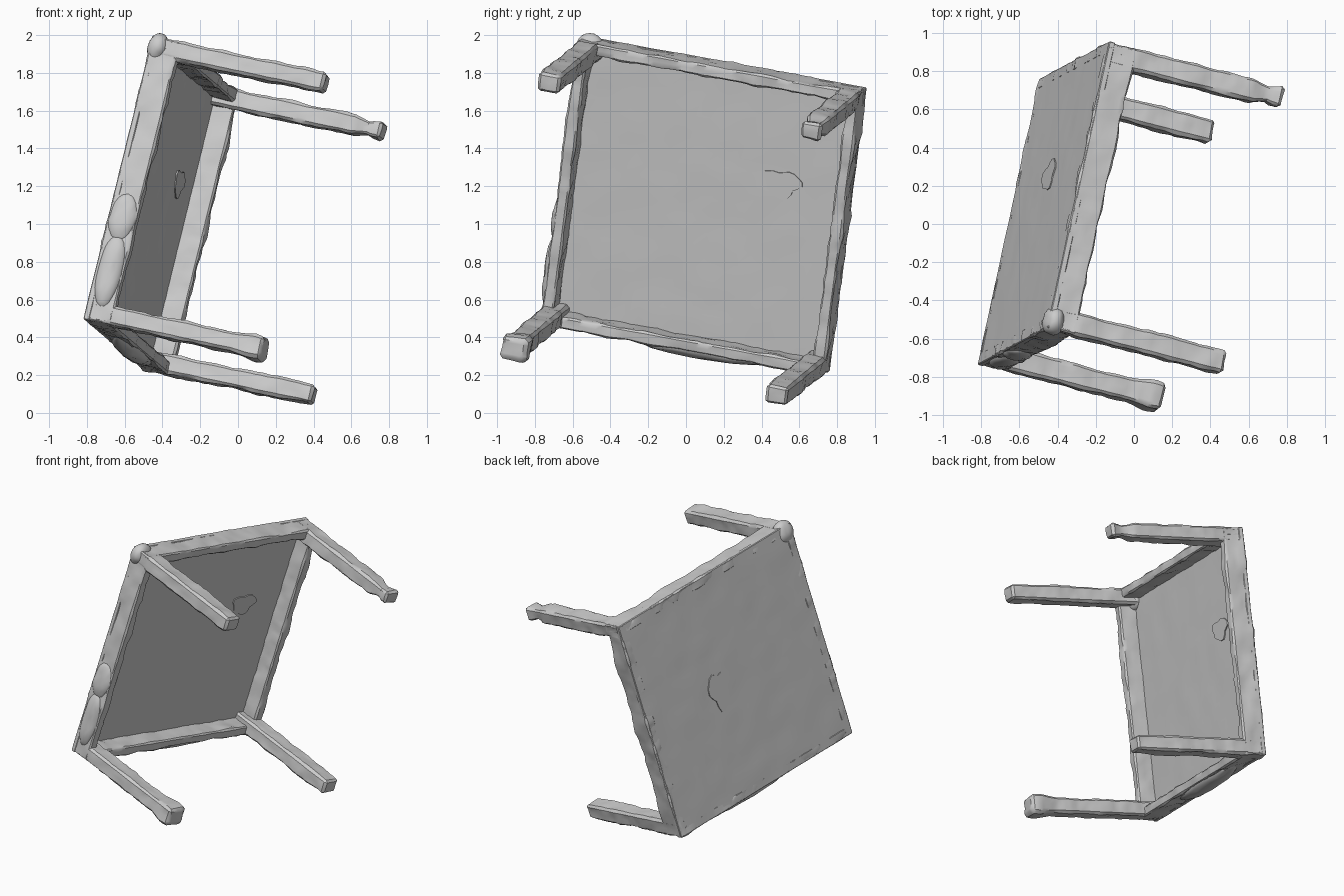
import bpy, bmesh, math
from mathutils import Vector, Matrix, noise

cube = bpy.data.objects.get("Cube")
if cube:
    bpy.data.objects.remove(cube, do_unlink=True)

grey = bpy.data.materials.new("plain_grey")
grey.use_nodes = True
colour = (0.6, 0.6, 0.6, 1)
grey.diffuse_color = colour
grey.node_tree.nodes["Principled BSDF"].inputs["Base Color"].default_value = colour

# Table frame, tipped on its side: u runs to the back, v up, d along the legs
d = Vector((0.9, -0.23, -0.19)).normalized()
v = Vector((0.36, 0.19, 1.46))
v = (v - d * v.dot(d)).normalized()
u = v.cross(d)
frame = Matrix((u, v, d)).transposed().to_4x4()
frame.translation = (-0.475, 0.11, 1.11)

HALF = 0.78      # half the table's width
DEPTH = 0.155    # top and apron together
THICK = 0.035    # top panel
APRON = 0.065


def finish(bm, name, rough, angle=35):
    """Roughen the surface, place it in the table frame and shade it."""
    bm.normal_update()
    for p in bm.verts:
        wave = noise.noise(p.co * 7) + 0.6 * noise.noise(p.co * 21)
        p.co += p.normal * wave * rough
    bmesh.ops.recalc_face_normals(bm, faces=bm.faces)
    mesh = bpy.data.meshes.new(name)
    bm.to_mesh(mesh)
    bm.free()
    obj = bpy.data.objects.new(name, mesh)
    bpy.context.collection.objects.link(obj)
    mesh.materials.append(grey)
    obj.matrix_world = frame
    bpy.ops.object.select_all(action='DESELECT')
    obj.select_set(True)
    bpy.context.view_layer.objects.active = obj
    bpy.ops.object.shade_smooth_by_angle(angle=math.radians(angle))
    return obj


def worn_box(name, low, high, rough, step=0.03, flare=None):
    """Box with softened edges, cut finely enough to look worn."""
    low, high = Vector(low), Vector(high)
    mid, size = (low + high) / 2, high - low
    bm = bmesh.new()
    bmesh.ops.create_cube(bm, size=1)
    for p in bm.verts:
        p.co = mid + Vector(a * b for a, b in zip(p.co, size))
    bmesh.ops.bevel(bm, geom=bm.edges[:], offset=min(size) * 0.14,
                    segments=1, affect='EDGES')
    for axis in range(3):
        normal = Vector((0, 0, 0))
        normal[axis] = 1
        count = int(size[axis] / step)
        for i in range(1, count):
            spot = low + size * (i / count)
            bmesh.ops.bisect_plane(bm, geom=bm.verts[:] + bm.edges[:] + bm.faces[:],
                                   plane_co=spot, plane_no=normal)
    if flare:
        for p in bm.verts:
            s = flare(p.co.z)
            p.co.x = mid.x + (p.co.x - mid.x) * s
            p.co.y = mid.y + (p.co.y - mid.y) * s
    return finish(bm, name, rough)


def patch(name, a, b, depth, ra, rb, height=0.008):
    """Thin ragged flake lying on the panel."""
    bm = bmesh.new()
    ring = []
    for i in range(20):
        t = math.tau * i / 20
        r = 1 + 0.15 * math.sin(3 * t) + 0.1 * math.cos(5 * t)
        ring.append(bm.verts.new((a + ra * r * math.cos(t), b + rb * r * math.sin(t), depth)))
    face = bm.faces.new(ring)
    new = bmesh.ops.extrude_face_region(bm, geom=[face])["geom"]
    for p in new:
        if isinstance(p, bmesh.types.BMVert):
            p.co.z += height
    finish(bm, name, 0)


def lump(name, centre, radii):
    """Rounded swelling on an apron."""
    bm = bmesh.new()
    bmesh.ops.create_icosphere(bm, subdivisions=3, radius=1)
    for p in bm.verts:
        p.co = Vector(centre) + Vector(a * b for a, b in zip(p.co, radii))
    finish(bm, name, 0.012)


# Top panel
worn_box("table_top", (-HALF, -HALF, 0), (HALF, HALF, THICK), 0.003, 0.06)

# Aprons around the edge
for side, a, b in (("front", -HALF, -HALF + APRON), ("back", HALF - APRON, HALF)):
    worn_box(side + "_apron", (a, -HALF, 0), (b, HALF, DEPTH), 0.011)
for side, a, b in (("lower", -HALF, -HALF + APRON), ("upper", HALF - APRON, HALF)):
    worn_box(side + "_apron", (-HALF, a, 0), (HALF, b, DEPTH), 0.011)


# Leg outlines: plain, ending in a round foot, and necked before a knob
def plain(z):
    return 1.0


def round_foot(z):
    return 1 + 0.3 * max(0, 1 - abs(z - 0.93) / 0.12)


def necked(z):
    return 1 - 0.4 * max(0, 1 - abs(z - 0.89) / 0.07) - 0.1 * (z > 0.93)


LEG_U, LEG_V = 0.12, 0.105
legs = (("lower_front_leg", -1, -1, 0.99, round_foot),
        ("upper_front_leg", -1, 1, 0.97, plain),
        ("lower_back_leg", 1, -1, 0.95, plain),
        ("upper_back_leg", 1, 1, 0.97, necked))
for name, su, sv, length, outline in legs:
    cu, cv = su * (HALF - LEG_U / 2), sv * (HALF - LEG_V / 2)
    worn_box(name, (cu - LEG_U / 2, cv - LEG_V / 2, 0.005),
             (cu + LEG_U / 2, cv + LEG_V / 2, length), 0.01, 0.025, outline)

# Wear: loose flakes on both faces and swellings on the aprons
patch("inner_flake", 0.4, 0.19, THICK - 0.001, 0.1, 0.07)
patch("outer_flake", 0.15, 0.0, -0.006, 0.08, 0.13)
lump("front_swelling", (-HALF + 0.01, -0.2, 0.08), (0.035, 0.13, 0.075))
lump("front_lower_swelling", (-HALF + 0.01, -0.5, 0.08), (0.04, 0.2, 0.07))
lump("lower_swelling", (0.1, -HALF + 0.01, 0.08), (0.4, 0.05, 0.07))
lump("upper_front_swelling", (-HALF + 0.05, HALF - 0.05, 0.04), (0.08, 0.08, 0.06))
